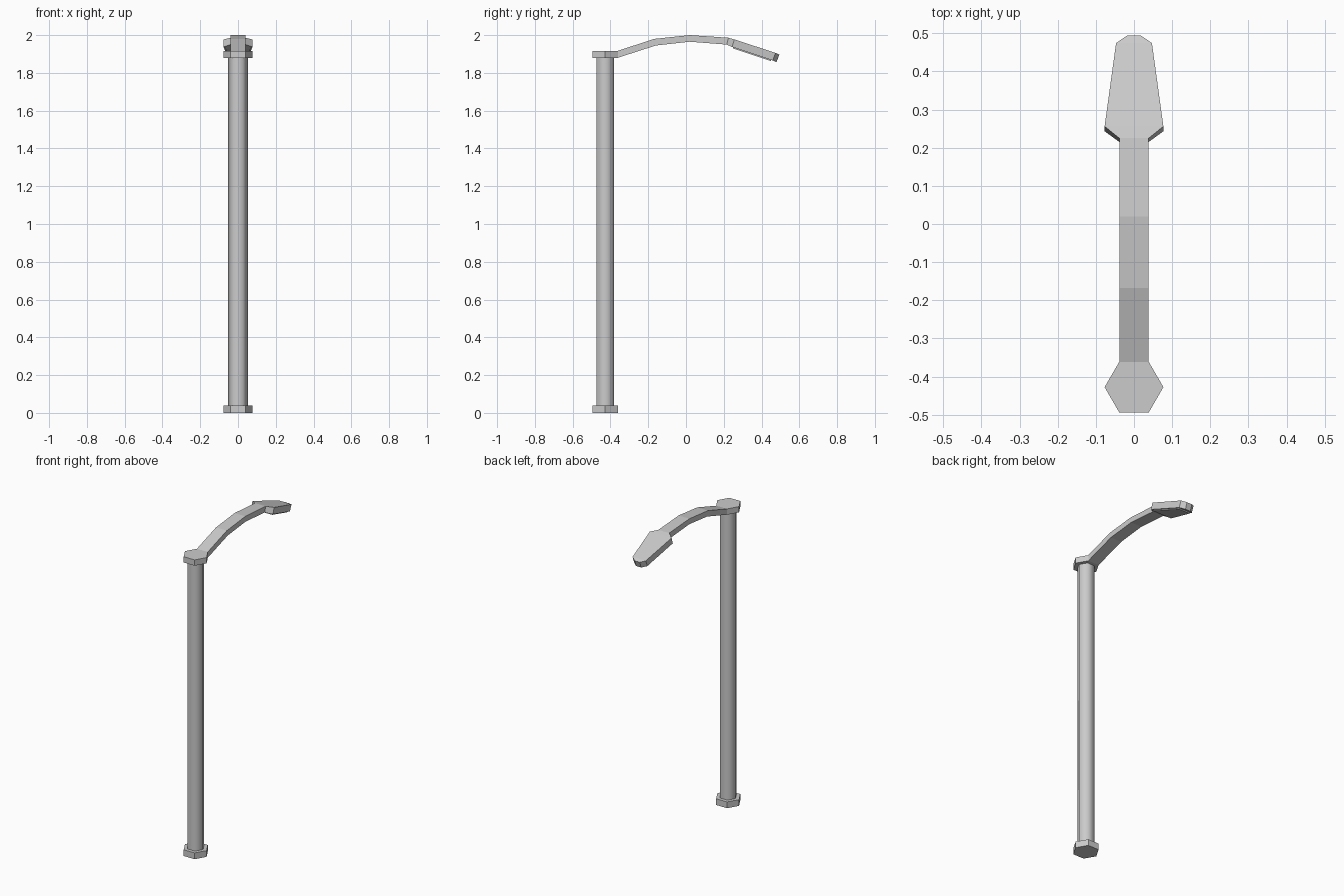
import bpy, bmesh, math
from mathutils import Vector

if "Cube" in bpy.data.objects:
    bpy.data.objects.remove(bpy.data.objects["Cube"])

POLE_Y = -0.4275


def finish(name, bm, smooth=False):
    bmesh.ops.recalc_face_normals(bm, faces=bm.faces)
    me = bpy.data.meshes.new(name)
    bm.to_mesh(me)
    bm.free()
    for p in me.polygons:
        p.use_smooth = smooth and len(p.vertices) == 4
    ob = bpy.data.objects.new(name, me)
    bpy.context.collection.objects.link(ob)
    return ob


def prism(name, radius, z0, z1, sides=6, smooth=False):
    bm = bmesh.new()
    ring = [(radius * math.cos(2 * math.pi * i / sides),
             POLE_Y + radius * math.sin(2 * math.pi * i / sides)) for i in range(sides)]
    low = [bm.verts.new((x, y, z0)) for x, y in ring]
    high = [bm.verts.new((x, y, z1)) for x, y in ring]
    bm.faces.new(low)
    bm.faces.new(high)
    for i in range(sides):
        j = (i + 1) % sides
        bm.faces.new((low[i], low[j], high[j], high[i]))
    return finish(name, bm, smooth)


def loft(name, sections, panel=False):
    """Sections are (half width, top y, top z, bottom y, bottom z)."""
    bm = bmesh.new()
    rings = [[bm.verts.new(c) for c in ((-w, ty, tz), (w, ty, tz), (w, by, bz), (-w, by, bz))]
             for w, ty, tz, by, bz in sections]
    under = []
    for a, b in zip(rings, rings[1:]):
        for i in range(4):
            j = (i + 1) % 4
            f = bm.faces.new((a[i], a[j], b[j], b[i]))
            if i == 2:
                under.append(f)
    bm.faces.new(rings[0])
    bm.faces.new(rings[-1])
    bmesh.ops.recalc_face_normals(bm, faces=bm.faces)
    if panel:
        # shallow lamp panel on the underside
        bmesh.ops.inset_region(bm, faces=under[1:2], thickness=0.012, depth=0.0)
        n = under[1].normal.copy()
        top = bmesh.ops.extrude_face_region(bm, geom=[under[1]])
        bmesh.ops.translate(bm, vec=n * 0.006,
                            verts=[g for g in top["geom"] if isinstance(g, bmesh.types.BMVert)])
        if under[1].is_valid:
            bm.faces.remove(under[1])
    return finish(name, bm)


# pole with hexagonal collars
prism("base_collar", 0.077, 0.0, 0.04)
prism("pole", 0.052, 0.04, 1.88, smooth=True)
prism("top_collar", 0.077, 1.88, 1.917)

# curved arm
loft("arm", [
    (0.0385, -0.361, 1.917, -0.361, 1.88),
    (0.0385, -0.168, 1.98, -0.16, 1.945),
    (0.0385, 0.02, 2.0, 0.02, 1.965),
    (0.0385, 0.225, 1.986, 0.215, 1.95),
])

# flared lamp head
loft("lamp_head", [
    (0.0385, 0.225, 1.986, 0.215, 1.95),
    (0.077, 0.256, 1.977, 0.243, 1.938),
    (0.047, 0.474, 1.906, 0.459, 1.866),
    (0.018, 0.494, 1.896, 0.479, 1.857),
], panel=True)
